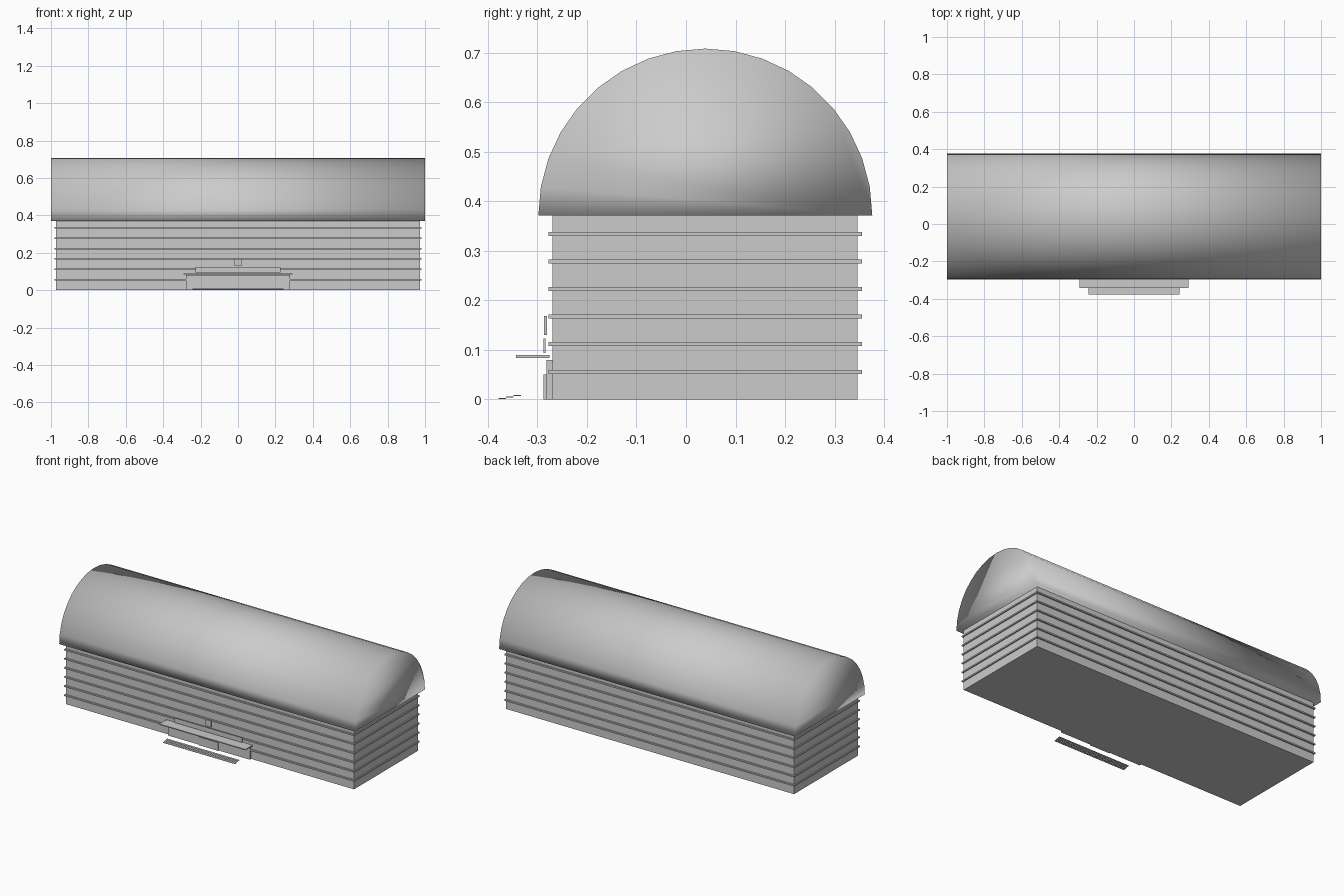
import bpy, bmesh, math

if "Cube" in bpy.data.objects:
    bpy.data.objects.remove(bpy.data.objects["Cube"])

grey = bpy.data.materials.new("light_grey")
grey.diffuse_color = (0.6, 0.6, 0.6, 1)
grey.use_nodes = True
grey.node_tree.nodes["Principled BSDF"].inputs["Base Color"].default_value = grey.diffuse_color


def finish(name, bm):
    bmesh.ops.recalc_face_normals(bm, faces=bm.faces)
    me = bpy.data.meshes.new(name)
    bm.to_mesh(me)
    bm.free()
    me.materials.append(grey)
    ob = bpy.data.objects.new(name, me)
    bpy.context.collection.objects.link(ob)
    return ob


def box(name, half_x, y0, y1, z0, z1):
    """Box centred on x = 0."""
    bm = bmesh.new()
    bmesh.ops.create_cube(bm, size=1)
    for v in bm.verts:
        v.co = (v.co.x * 2 * half_x,
                y0 + (v.co.y + 0.5) * (y1 - y0),
                z0 + (v.co.z + 0.5) * (z1 - z0))
    return finish(name, bm)


# Main hall walls and the horizontal ledges around them
box("walls", 0.973, -0.269, 0.346, 0, 0.371)
for i in range(6):
    z = 0.0557 * (i + 1)
    box(f"ledge_{i + 1}", 0.98, -0.278, 0.355, z - 0.004, z + 0.004)

# Half-round vaulted roof, softly shaded over its end walls too
SEG, R, CY, BASE = 18, 0.337, 0.039, 0.371
bm = bmesh.new()
verts = []
for i in range(SEG + 1):
    a = math.pi * i / SEG
    verts.append(bm.verts.new((-1, CY - R * math.cos(a), BASE + R * math.sin(a))))
end = bm.faces.new(verts)
ext = bmesh.ops.extrude_face_region(bm, geom=[end], use_keep_orig=True)
for v in ext["geom"]:
    if isinstance(v, bmesh.types.BMVert):
        v.co.x = 1
roof = finish("vaulted_roof", bm)
for p in roof.data.polygons:
    p.use_smooth = True

# Entrance: porch wall, door, canopy, sign panel and small plaque
box("porch_wall", 0.277, -0.282, -0.269, 0, 0.08)
box("door", 0.067, -0.288, -0.281, 0, 0.05)
box("canopy", 0.291, -0.343, -0.275, 0.084, 0.09)
box("sign_panel", 0.228, -0.288, -0.284, 0.094, 0.123)
box("plaque", 0.019, -0.287, -0.281, 0.13, 0.168)

# Shallow front steps
for i in range(3):
    y = -0.378 + 0.015 * i
    z = 0.001 + 0.003 * i
    box(f"step_{i + 1}", 0.244, y, y + 0.015, z, z + 0.002)
